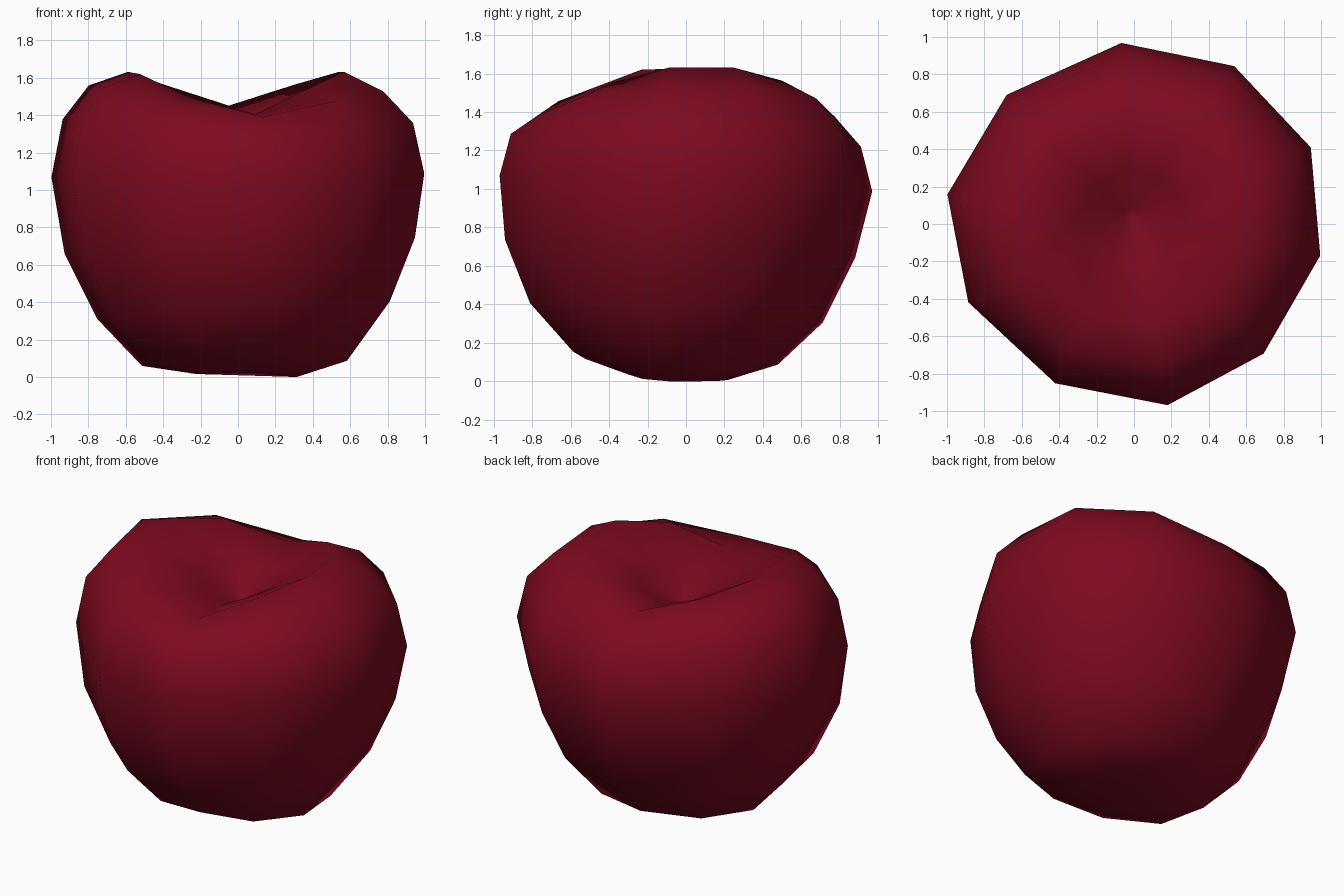
import bpy, bmesh
from math import radians, cos, sin

cube = bpy.data.objects.get("Cube")
if cube:
    bpy.data.objects.remove(cube)

# Skin colour
skin = bpy.data.materials.new("dark_red_skin")
skin.use_nodes = True
colour = (0.205, 0.003, 0.014, 1)
skin.diffuse_color = colour
skin.node_tree.nodes["Principled BSDF"].inputs["Base Color"].default_value = colour

# Ten uneven ribs around the fruit: angle in degrees, radius factor, saddle weight
RIBS = [(94, .97, 1), (57.6, 1.0, .38), (23.4, 1.03, 0), (-9.6, 1.01, 0),
        (-45, .98, .36), (-79.5, .985, 1), (-116.3, .95, .62),
        (-154.7, .98, .05), (-189, 1.01, 0), (-225.4, .97, .36)]

# Rings from the base up:
# radius, height, front offset, back offset, shift x, shift y, sideways lean
RINGS = [(.27, .01, .03, 0, .045, -.04, -.03),
         (.55, .075, .08, .015, .035, -.055, .025),
         (.785, .36, .04, -.05, .03, -.05, .06),
         (.94, .705, .025, -.055, .01, -.03, .045),
         (1.0, 1.08, -.01, -.09, 0, 0, .01),
         (.94, 1.37, -.08, -.15, 0, 0, -.01),
         (.79, 1.545, -.15, -.17, -.01, .01, -.02),
         (.58, 1.633, -.225, -.18, -.01, .01, 0),
         (.27, 1.45, -.09, -.07, -.01, .03, 0),
         (.04, 1.29, -.01, -.01, -.01, .04, 0)]


def ring_vertices(bm, ring):
    radius, height, front, back, shift_x, shift_y, lean = ring
    verts = []
    for angle, factor, weight in RIBS:
        a = radians(angle)
        x, y = radius * factor * cos(a), radius * factor * sin(a)
        z = height + weight * (back if y > 0 else front) + lean * x
        verts.append(bm.verts.new((x + shift_x, y + shift_y, z)))
    return verts


# Fruit body with a saddle-shaped rim and a stem hollow
bm = bmesh.new()
rings = [ring_vertices(bm, r) for r in RINGS]
base_pole = bm.verts.new((.03, -.02, .025))
hollow_pole = bm.verts.new((-.01, .04, 1.27))
count = len(RIBS)
for i in range(count):
    j = (i + 1) % count
    for low, high in zip(rings, rings[1:]):
        bm.faces.new((low[i], low[j], high[j], high[i]))
    bm.faces.new((base_pole, rings[0][j], rings[0][i]))
    bm.faces.new((hollow_pole, rings[-1][i], rings[-1][j]))
bmesh.ops.recalc_face_normals(bm, faces=bm.faces)

# Rest the lowest point on the ground
lowest = min(v.co.z for v in bm.verts)
bmesh.ops.translate(bm, verts=bm.verts, vec=(0, 0, -lowest))
for face in bm.faces:
    face.smooth = True

mesh = bpy.data.meshes.new("fruit_body")
bm.to_mesh(mesh)
bm.free()
mesh.materials.append(skin)
fruit = bpy.data.objects.new("fruit_body", mesh)
bpy.context.collection.objects.link(fruit)
